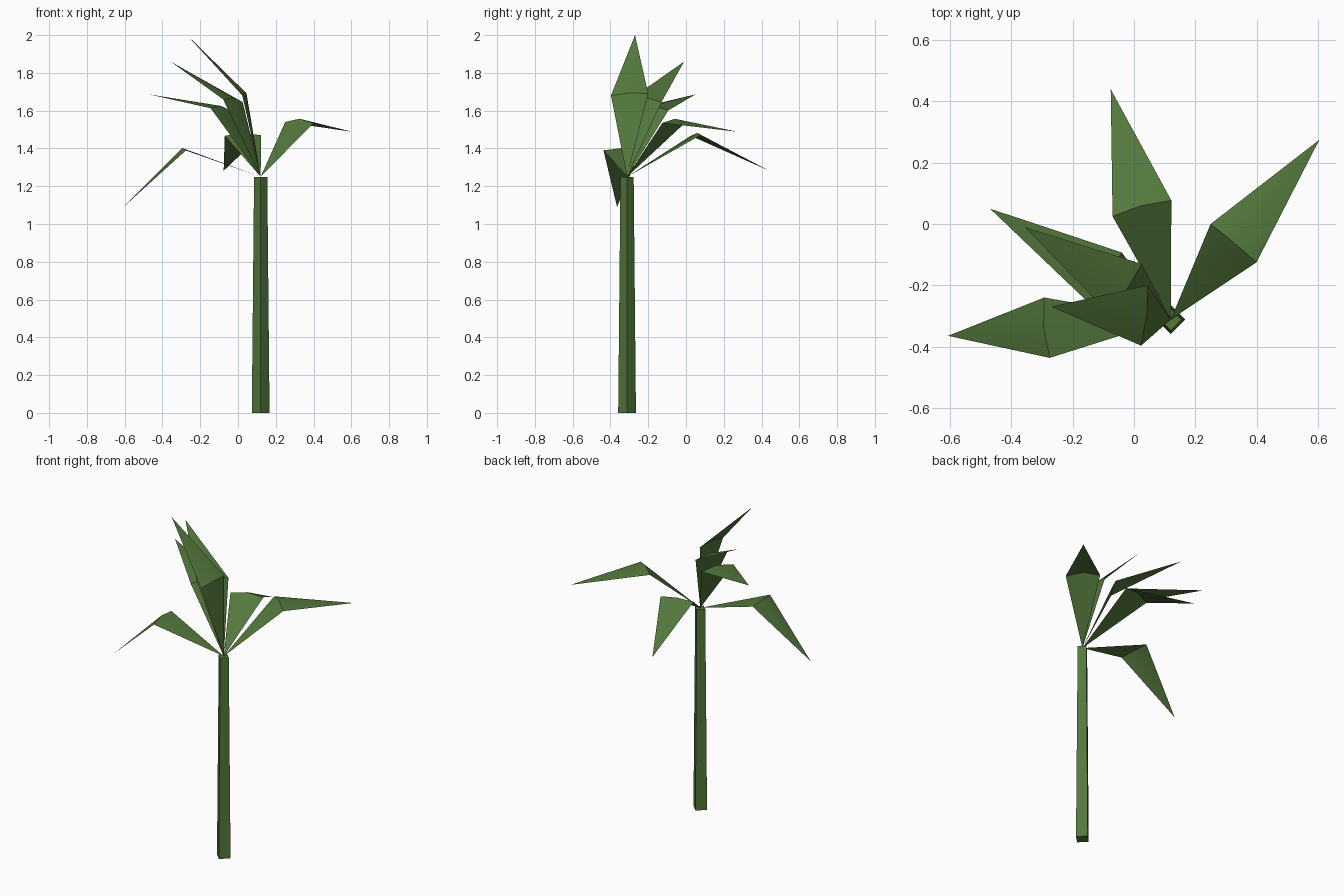
import bpy
import bmesh
from math import pi, radians
from mathutils import Matrix, Vector

if "Cube" in bpy.data.objects:
    bpy.data.objects.remove(bpy.data.objects["Cube"])

green = bpy.data.materials.new("leaf green")
green.diffuse_color = (0.087, 0.188, 0.046, 1)
green.use_nodes = True
green.node_tree.nodes["Principled BSDF"].inputs["Base Color"].default_value = green.diffuse_color

CROWN = Vector((0.12, -0.312, 1.25))


def finish(bm, name):
    mesh = bpy.data.meshes.new(name)
    bm.to_mesh(mesh)
    bm.free()
    mesh.materials.append(green)
    obj = bpy.data.objects.new(name, mesh)
    bpy.context.collection.objects.link(obj)
    return obj


# Tapered four-sided trunk, corners facing the axes
bm = bmesh.new()
bmesh.ops.create_cone(bm, cap_ends=True, segments=4, radius1=0.047,
                      radius2=0.035, depth=CROWN.z,
                      matrix=Matrix.Translation((CROWN.x, CROWN.y, CROWN.z / 2)))
finish(bm, "trunk")


def leaf(name, left, right, rib, tip):
    """Folded kite: a stalk half and a tip half, both creased at the rib."""
    bm = bmesh.new()
    b, l, r, m, t = [bm.verts.new(p) for p in (CROWN, left, right, rib, tip)]
    for face in ((b, m, l), (b, r, m), (l, m, t), (m, r, t)):
        bm.faces.new(face)
    obj = finish(bm, name)
    bpy.ops.object.select_all(action='DESELECT')
    obj.select_set(True)
    bpy.context.view_layer.objects.active = obj
    bpy.ops.object.shade_smooth_by_angle(angle=radians(30))


# Leaves: left corner, right corner, rib point, tip
leaf("right_leaf", (0.25, 0.0, 1.54), (0.40, -0.125, 1.535),
     (0.325, -0.06, 1.557), (0.605, 0.275, 1.488))
leaf("back_leaf", (-0.07, 0.025, 1.467), (0.122, 0.077, 1.47),
     (0.023, 0.06, 1.482), (-0.076, 0.44, 1.282))
leaf("drooping_leaf", (-0.275, -0.437, 1.39), (-0.293, -0.24, 1.395),
     (-0.295, -0.338, 1.402), (-0.607, -0.365, 1.09))
leaf("upright_leaf", (0.023, -0.397, 1.68), (0.045, -0.2, 1.69),
     (0.042, -0.295, 1.695), (-0.27, -0.27, 2.0))
leaf("upper_left_leaf", (-0.079, -0.295, 1.66), (0.025, -0.13, 1.645),
     (-0.022, -0.212, 1.668), (-0.357, -0.01, 1.86))
leaf("lower_left_leaf", (-0.145, -0.26, 1.613), (-0.04, -0.093, 1.602),
     (-0.09, -0.177, 1.625), (-0.47, 0.05, 1.686))
